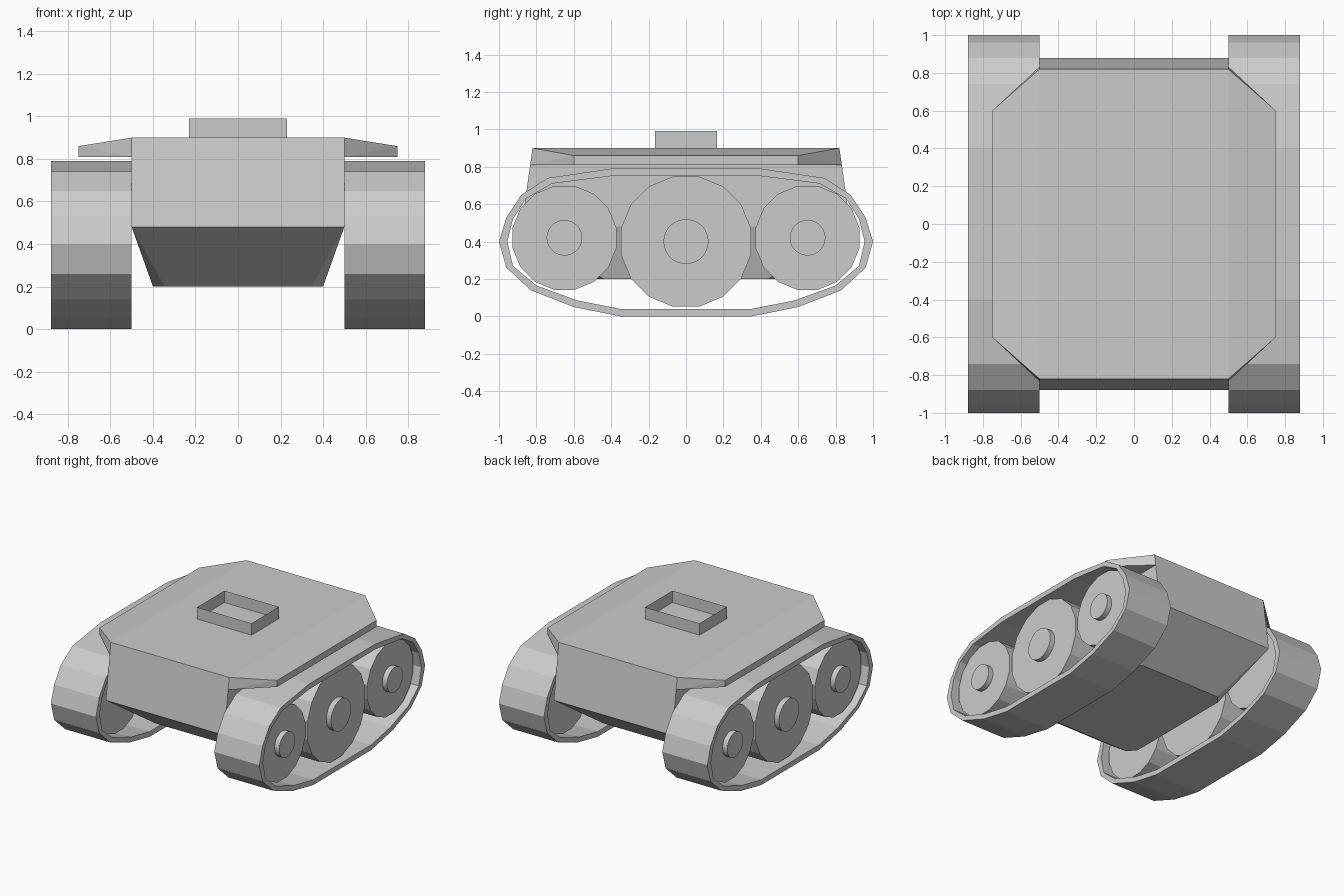
import bpy
import bmesh
import math
from mathutils import Matrix

cube = bpy.data.objects.get("Cube")
if cube:
    bpy.data.objects.remove(cube, do_unlink=True)

grey = bpy.data.materials.new("plain_grey")
grey.use_nodes = True
grey.diffuse_color = (0.6, 0.6, 0.6, 1)
grey.node_tree.nodes["Principled BSDF"].inputs["Base Color"].default_value = (0.6, 0.6, 0.6, 1)


def finish(name, bm, mirror=False, recalc=True):
    if recalc:
        bmesh.ops.recalc_face_normals(bm, faces=bm.faces)
    mesh = bpy.data.meshes.new(name)
    bm.to_mesh(mesh)
    bm.free()
    mesh.materials.append(grey)
    ob = bpy.data.objects.new(name, mesh)
    bpy.context.collection.objects.link(ob)
    if mirror:
        ob.modifiers.new("other_side", 'MIRROR').use_axis = (True, False, False)
    return ob


def convex(name, points, mirror=False):
    """Convex solid around the points, with flat areas merged."""
    bm = bmesh.new()
    for p in points:
        bm.verts.new(p)
    bmesh.ops.convex_hull(bm, input=bm.verts[:])
    bmesh.ops.dissolve_limit(bm, angle_limit=0.01, verts=bm.verts[:], edges=bm.edges[:])
    return finish(name, bm, mirror)


def disc(name, y, z, radius, x0, x1, sides):
    """Cylinder lying along x, resting on a flat side."""
    bm = bmesh.new()
    place = (Matrix.Translation(((x0 + x1) / 2, y, z))
             @ Matrix.Rotation(math.pi / 2, 4, 'Y')
             @ Matrix.Rotation(math.pi / sides, 4, 'Z'))
    bmesh.ops.create_cone(bm, cap_ends=True, segments=sides, radius1=radius,
                          radius2=radius, depth=x1 - x0, matrix=place)
    return finish(name, bm, True)


signs = (-1, 1)

# Body: upright upper box on a tapered belly with clipped corners
body_corners = [(0.5, 0.82, 0.9), (0.5, 0.88, 0.48), (0.4, 0.44, 0.2), (0.345, 0.5, 0.2)]
convex("body", [(i * x, j * y, z) for x, y, z in body_corners for i in signs for j in signs])

# Sloped deck wings over the tracks
wing_corners = [(0.5, 0.82, 0.9), (0.5, 0.833, 0.81), (0.75, 0.6, 0.86), (0.75, 0.6, 0.81)]
convex("deck_wing", [(x, j * y, z) for x, y, z in wing_corners for j in signs], True)

# Open hatch frame made of thin upright sheets
bm = bmesh.new()
corners = [(-0.23, -0.165), (0.23, -0.165), (0.23, 0.165), (-0.23, 0.165)]
low = [bm.verts.new((x, y, 0.9)) for x, y in corners]
high = [bm.verts.new((x, y, 0.99)) for x, y in corners]
for i in range(4):
    k = (i + 1) % 4
    bm.faces.new((low[i], low[k], high[k], high[i]))
finish("hatch_frame", bm, recalc=False)

# Track: closed belt between an outer and an inner outline
outer = [(0.35, 0), (0.6, 0.05), (0.83, 0.14), (0.96, 0.26), (1, 0.4),
         (0.96, 0.53), (0.88, 0.65), (0.74, 0.74), (0.4, 0.79)]
inner = [(0.35, 0.04), (0.58, 0.085), (0.8, 0.165), (0.925, 0.27), (0.955, 0.4),
         (0.925, 0.52), (0.855, 0.63), (0.715, 0.71), (0.4, 0.75)]
bm = bmesh.new()
loops = []
for half, x in ((outer, 0.5), (outer, 0.88), (inner, 0.88), (inner, 0.5)):
    outline = half + [(-y, z) for y, z in reversed(half)]
    loops.append([bm.verts.new((x, y, z)) for y, z in outline])
count = len(loops[0])
for a, b in zip(loops, loops[1:] + loops[:1]):
    for i in range(count):
        k = (i + 1) % count
        bm.faces.new((a[i], a[k], b[k], b[i]))
finish("track", bm, True)

# Wheels and their hubs
for place, y, z, radius, hub in (("front", -0.65, 0.42, 0.283, 0.095),
                                 ("middle", 0, 0.4, 0.355, 0.12),
                                 ("rear", 0.65, 0.42, 0.283, 0.095)):
    disc(place + "_wheel", y, z, radius, 0.55, 0.83, 16)
    disc(place + "_hub", y, z, hub, 0.83, 0.87, 32)
